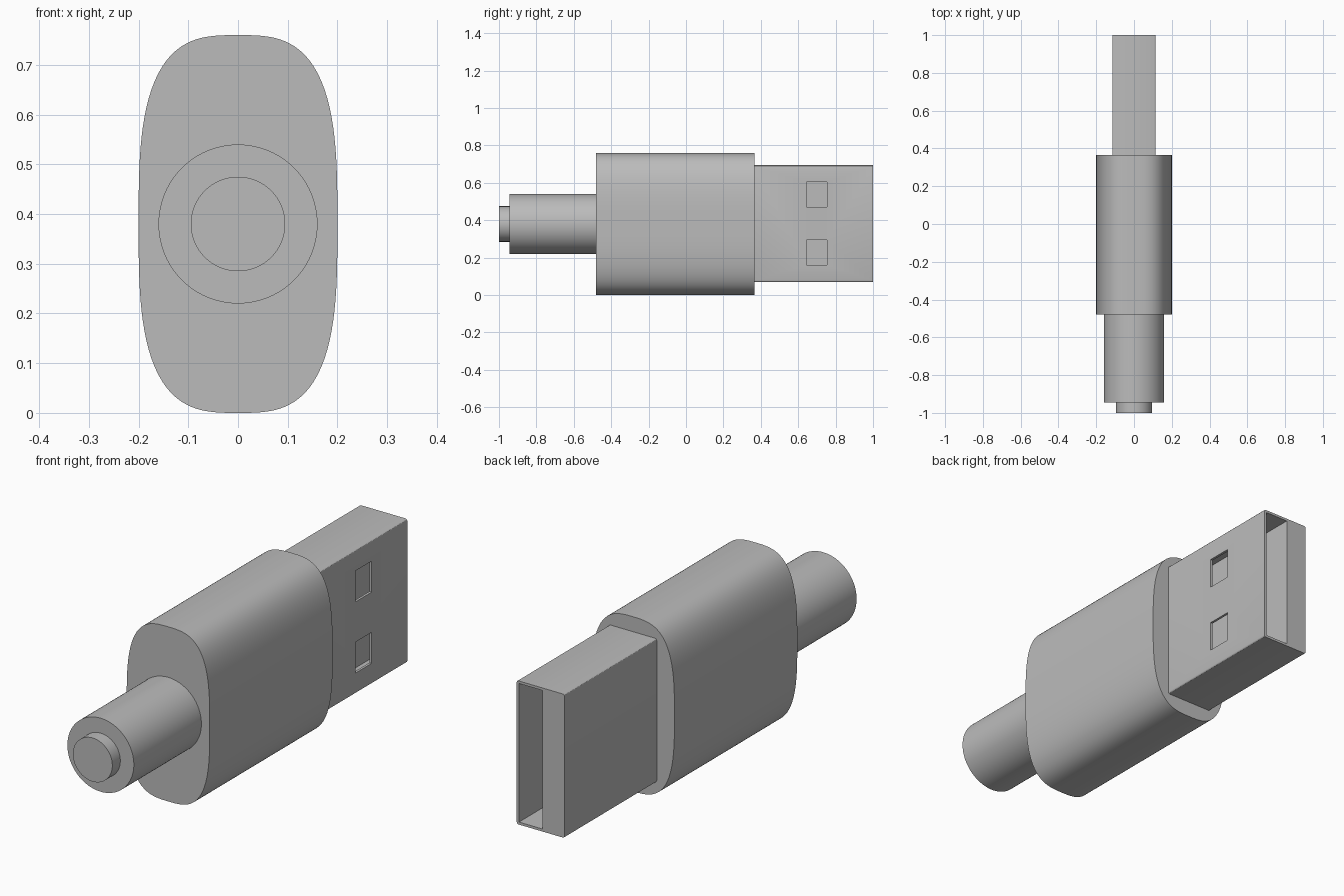
import bpy
import bmesh
from math import sin, cos, pi, radians
from mathutils import Matrix

old = bpy.data.objects.get("Cube")
if old:
    bpy.data.objects.remove(old, do_unlink=True)

MID = 0.38  # height of the long axis

grey = bpy.data.materials.new("light_grey")
grey.use_nodes = True
colour = (0.5, 0.5, 0.5, 1)
grey.diffuse_color = colour
grey.node_tree.nodes["Principled BSDF"].inputs["Base Color"].default_value = colour


def finish(name, bm, smooth=False):
    bmesh.ops.recalc_face_normals(bm, faces=bm.faces)
    mesh = bpy.data.meshes.new(name)
    bm.to_mesh(mesh)
    bm.free()
    mesh.materials.append(grey)
    obj = bpy.data.objects.new(name, mesh)
    bpy.context.collection.objects.link(obj)
    bpy.ops.object.select_all(action="DESELECT")
    obj.select_set(True)
    bpy.context.view_layer.objects.active = obj
    if smooth:
        bpy.ops.object.shade_smooth_by_angle(angle=radians(30))
    return obj


def rod(name, half_w, half_h, y0, y1, power=2, sides=96):
    """Extrude a superellipse section along y."""
    bm = bmesh.new()
    ring = []
    for i in range(sides):
        c, s = cos(2 * pi * i / sides), sin(2 * pi * i / sides)
        r = (abs(c) ** power + abs(s) ** power) ** (-1 / power)
        ring.append(bm.verts.new((half_w * r * c, y0, MID + half_h * r * s)))
    face = bm.faces.new(ring)
    new = bmesh.ops.extrude_face_region(bm, geom=[face])["geom"]
    moved = [v for v in new if isinstance(v, bmesh.types.BMVert)]
    bmesh.ops.translate(bm, verts=moved, vec=(0, y1 - y0, 0))
    return finish(name, bm, smooth=True)


def box(name, x, y, z, bevel=0):
    """Box from ranges, with optional rounding of the edges along y."""
    bm = bmesh.new()
    bmesh.ops.create_cube(bm, size=1)
    size = Matrix.Diagonal((x[1] - x[0], y[1] - y[0], z[1] - z[0], 1))
    centre = Matrix.Translation((sum(x) / 2, sum(y) / 2, sum(z) / 2))
    bm.transform(centre @ size)
    if bevel:
        long_edges = [e for e in bm.edges
                      if abs(e.verts[0].co.y - e.verts[1].co.y) > 0.1]
        bmesh.ops.bevel(bm, geom=long_edges, offset=bevel, segments=3,
                        profile=0.5, affect="EDGES")
    return finish(name, bm, smooth=bool(bevel))


def cut(target, cutter):
    cutter.hide_render = True
    mod = target.modifiers.new("cut", "BOOLEAN")
    mod.operation = "DIFFERENCE"
    mod.solver = "EXACT"
    mod.object = cutter
    bpy.context.view_layer.objects.active = target
    bpy.ops.object.modifier_apply(modifier=mod.name)
    bpy.data.objects.remove(cutter, do_unlink=True)


# Cable, strain relief and moulded grip
rod("cable_core", 0.095, 0.095, -1.0, -0.945)
rod("strain_relief", 0.16, 0.16, -0.945, -0.48)
rod("grip_body", 0.2, 0.38, -0.48, 0.365, power=3.1, sides=128)

# Hollow metal shell with two latch windows on its left side
W, WALL = 0.115, 0.011
BOTTOM, TOP = 0.07, 0.695
shell = box("plug_shell", (-W, W), (0.365, 1), (BOTTOM, TOP), bevel=0.008)
inner_z = (BOTTOM + WALL, TOP - WALL)
cut(shell, box("cavity_cutter", (WALL - W, W - WALL), (0.38, 1.1), inner_z))
for side in (-1, 1):
    z = MID + 0.0025 + side * 0.155
    cut(shell, box("window_cutter", (0.06, 0.16), (0.645, 0.755),
                   (z - 0.0675, z + 0.0675)))

# Contact tongue filling the right half of the shell
box("contact_tongue", (WALL - W, -0.01), (0.38, 1), inner_z)
